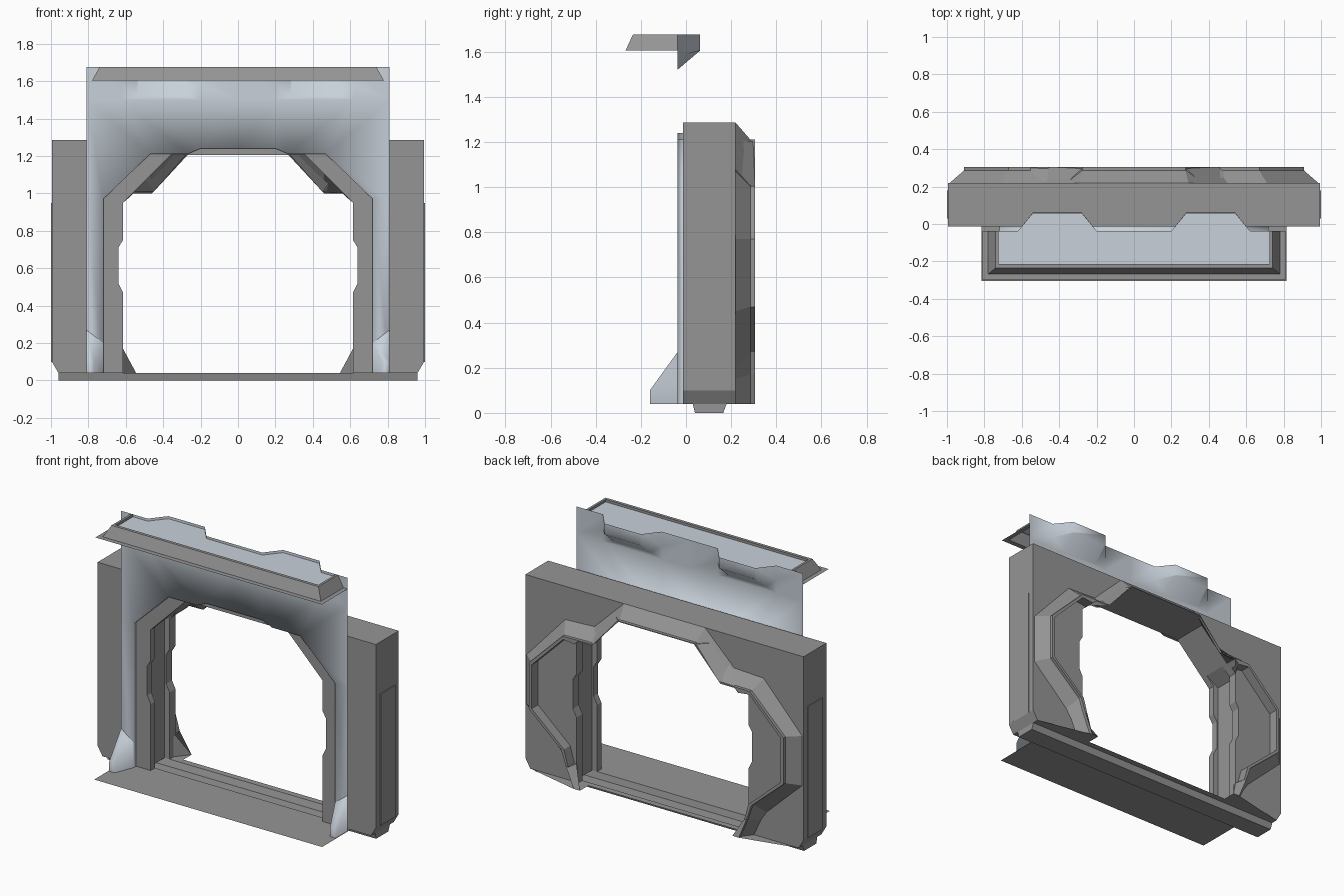
import bpy, bmesh

if "Cube" in bpy.data.objects:
    bpy.data.objects.remove(bpy.data.objects["Cube"])

def material(name, rgb):
    m = bpy.data.materials.new(name)
    m.diffuse_color = (*rgb, 1)
    m.use_nodes = True
    m.node_tree.nodes["Principled BSDF"].inputs["Base Color"].default_value = m.diffuse_color
    return m

GREY = material("mid grey metal", (0.30, 0.30, 0.303))
PALE = material("pale blue grey", (0.58, 0.64, 0.70))

def build(name, faces, mat, face_dir=None, smooth=False):
    """Make an object from half-model faces, mirrored across x."""
    bm = bmesh.new()
    for f in faces:
        pts = [p for i, p in enumerate(f) if p != f[i - 1]]
        if len(pts) < 3:
            continue
        for s in (1, -1):
            bm.faces.new([bm.verts.new((s * x, y, z)) for x, y, z in pts[::s]])
    bmesh.ops.remove_doubles(bm, verts=bm.verts, dist=0.0005)
    bmesh.ops.recalc_face_normals(bm, faces=bm.faces)
    if face_dir:
        i, sign = face_dir
        if sum(f.normal[i] * f.calc_area() for f in bm.faces) * sign < 0:
            bmesh.ops.reverse_faces(bm, faces=bm.faces)
    for f in bm.faces:
        f.smooth = smooth
    me = bpy.data.meshes.new(name)
    bm.to_mesh(me)
    bm.free()
    me.materials.append(mat)
    ob = bpy.data.objects.new(name, me)
    bpy.context.collection.objects.link(ob)
    return ob

def at(outline, y):
    return [(x, y, z) for x, z in outline]

def loft(a, b):
    return [[a[i], a[i + 1], b[i + 1], b[i]] for i in range(len(a) - 1)]

def stack(layers):
    out = []
    for a, b in zip(layers, layers[1:]):
        out += loft(a, b)
    return out

# ---- frame outlines (x, z), right half, from floor up to the centre line
jamb = [(.615, .17), (.615, .47), (.64, .52), (.64, .71), (.615, .75), (.615, .95)]
rib = [(.615, .04)] + jamb + [(.56, 1.005), (.46, 1.105), (.36, 1.205), (0, 1.205)]
groove = [(.65, z) for x, z in rib[:7]] + rib[7:]
brace = [(.56, 1.0), (.46, 1.0), (.27, 1.205), (0, 1.205)]
trim_top = [(.59, .04), (.645, .17), (.68, .27), (.91, .47), (.91, .77),
            (.67, 1.005), (.45, 1.01), (.275, 1.21), (0, 1.21)]
trim_base = [(.64, .04), (.69, .15), (.73, .21), (.985, .45), (.985, .77),
             (.71, 1.07), (.5, 1.08), (.29, 1.285), (0, 1.285)]
lip = [(.63, .17), (.66, .275), (.89, .478), (.89, .762), (.665, .985), (.585, .975)]
outer = [(0, 1.285), (.995, 1.285), (.995, .10), (.96, .04)]
F, B, PANEL, BACK = -.013, .22, .24, .305

# door frame: grooved opening and flat front
inner = [(.545, BACK, .04)] + at(jamb, PANEL) + at(brace, BACK)
faces = stack([at(rib, F), at(rib, .03), at(groove, .03), at(groove, .18),
               at(rib, .18), at(rib, B), inner])
faces += loft(at(outer, F), at(outer, B))
faces.append(at(rib + outer, F))
# raised trim on the back with a recessed side panel
faces.append(at(trim_base[:-1] + outer[1:], B))
faces += stack([at(trim_base, B), at(trim_top, .285), at(trim_top, BACK)])
faces += loft(at(trim_top[1:6], BACK), at(lip[:5], BACK))
faces.append(at([trim_top[5], trim_top[6], brace[1], brace[0], lip[5], lip[4]], BACK))
faces += loft(at(trim_top[6:], BACK), at(brace[1:], BACK))
faces.append([inner[0], inner[1]] + at([lip[0], trim_top[1], trim_top[0]], BACK))
faces += loft(at(lip, BACK), at(lip, PANEL))
faces.append(at(lip + jamb[::-1], PANEL))
faces.append([inner[6], inner[7], (.585, BACK, .975), (.585, PANEL, .975)])
build("door_frame", faces, GREY)

# strips along the outer sides of the frame
build("side_strip", [[(1, .03, .10), (1, .18, .10), (1, .18, .95), (1, .03, .95)],
                     [(.995, .03, .95), (.995, .18, .95), (1, .18, .95), (1, .03, .95)],
                     [(.995, .03, .10), (.995, .03, .95), (1, .03, .95), (1, .03, .10)],
                     [(.995, .18, .10), (.995, .18, .95), (1, .18, .95), (1, .18, .10)]], GREY)

# sill: floor edges with a channel between them
sill = [(F, .04), (.03, .04), (.04, 0), (.165, 0), (.18, .04), (B, .04)]
W = .96
faces = loft([(0, y, z) for y, z in sill], [(W, y, z) for y, z in sill])
faces.append([(W, y, z) for y, z in sill[1:5]])
faces.append([(.545, B, .04), (W, B, .04), (.59, BACK, .04), (.545, BACK, .04)])
build("sill", faces, GREY, (2, 1))

# floor sheet in front of the opening
build("floor_sheet", [[(0, -.305, .04), (.815, -.305, .04), (.815, F, .04), (0, F, .04)]],
      GREY, (2, 1))

# ---- pale portal wall with its opening and two recesses at the top
P, M, T = -.037, 1.5, 1.676
hole = [(0, 1.24), (.2, 1.24), (.27, 1.21), (.47, 1.21), (.72, .97), (.72, .04)]
recess = [(.62, T), (.62, 1.58), (.54, 1.52), (.28, 1.52), (.2, 1.58), (.2, T)]
recess_back = [(.54, T), (.54, 1.604), (.53, 1.604), (.29, 1.604), (.28, 1.604), (.28, T)]
flat = [[hole[4], hole[5], (.81, .04), (.81, .97)],
        [hole[3], hole[4], (.81, .97), (.81, M)],
        [hole[3], (.81, M), (.62, M)],
        [hole[1], hole[2], hole[3], (.62, M), (.2, M)],
        [hole[0], hole[1], (.2, M), (0, M)],
        [(0, M), (.2, M), recess[4], recess[5], (0, T)],
        [(.2, M), (.62, M)] + recess[1:5],
        [(.62, M), (.81, M), (.81, T), recess[0], recess[1]]]
faces = [at(f, P) for f in flat]
faces += loft(at(hole, P), at(hole, F))
faces += loft(at(recess, P), at(recess_back, .062))
faces.append(at(recess_back, .062))
# flared feet
a, b, c, d = (.72, P, .20), (.81, P, .27), (.81, -.16, .10), (.77, -.16, .10)
a0, b0, c0, d0 = [(x, y, .04) for x, y, z in (a, b, c, d)]
faces += [[a, b, c, d], [d, c, c0, d0], [a, d, d0, a0], [b, c, c0, b0]]
build("portal_wall", faces, PALE, (1, -1), smooth=True)

# ---- lintel: thin flange and sloped rim around three sides
def rim(x, y, z):
    return [(0, y, z), (x, y, z), (x, P, z)]

build("lintel_rim", stack([rim(.81, -.30, 1.604), rim(.78, -.268, 1.604),
                           rim(.74, -.235, T), rim(.725, -.215, T),
                           rim(.725, -.215, 1.655)]), GREY, (2, 1))

# pale top panel, running back into the recesses
Z = 1.66
build("lintel_panel", [[(0, -.215, Z), (.725, -.215, Z), (.725, P, Z), (.62, P, Z),
                        (.54, .06, Z), (.28, .06, Z), (.2, P, Z), (0, P, Z)]], PALE, (2, 1))
